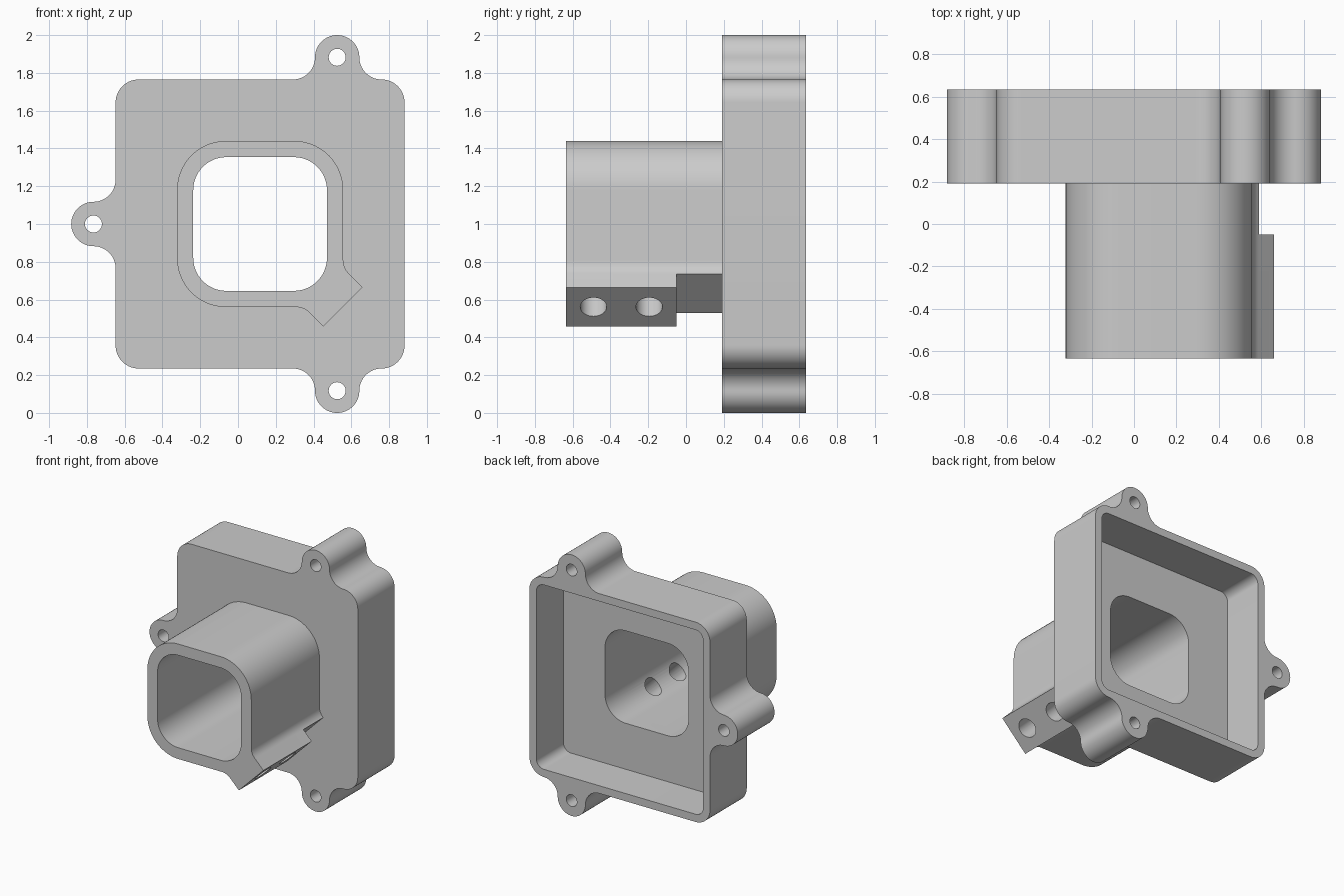
import bpy, bmesh, math
from mathutils import Matrix, Vector

if "Cube" in bpy.data.objects:
    bpy.data.objects.remove(bpy.data.objects["Cube"])

CX, CZ = 0.117, 1.0                      # axis of the square body
FRONT, PLATE, FLOOR, BACK = -0.635, 0.19, 0.308, 0.635
HALF, CORNER, TAB = 0.765, 0.122, 0.1175
TAB_OFF = 0.408
SEG = 14

grey = bpy.data.materials.new("plain grey")
grey.use_nodes = True
grey.diffuse_color = (0.6, 0.6, 0.6, 1)
grey.node_tree.nodes["Principled BSDF"].inputs["Base Color"].default_value = (0.6, 0.6, 0.6, 1)


def arc(x, z, r, a0, a1, n=SEG):
    angles = [math.radians(a0 + (a1 - a0) * i / n) for i in range(n + 1)]
    return [Vector((x + r * math.cos(a), z + r * math.sin(a))) for a in angles]


def turn(points, quarter):
    rot = Matrix.Rotation(math.radians(90 * quarter), 2)
    return [rot @ p for p in points]


def rounded_square(half, r):
    corner = arc(half - r, half - r, r, 0, 90)
    return [p for k in range(4) for p in turn(corner, k)]


def prism(name, outline, y0, y1):
    """Extrude an outline, given about the body axis, along y."""
    clean = [p for i, p in enumerate(outline) if (p - outline[i - 1]).length > 1e-4]
    bm = bmesh.new()
    face = bm.faces.new([bm.verts.new((CX + p.x, y0, CZ + p.y)) for p in clean])
    out = bmesh.ops.extrude_face_region(bm, geom=[face])
    verts = [v for v in out["geom"] if isinstance(v, bmesh.types.BMVert)]
    bmesh.ops.translate(bm, verts=verts, vec=(0, y1 - y0, 0))
    bmesh.ops.recalc_face_normals(bm, faces=bm.faces)
    mesh = bpy.data.meshes.new(name)
    bm.to_mesh(mesh)
    bm.free()
    mesh.materials.append(grey)
    obj = bpy.data.objects.new(name, mesh)
    bpy.context.collection.objects.link(obj)
    return obj


def activate(obj):
    bpy.ops.object.select_all(action='DESELECT')
    obj.select_set(True)
    bpy.context.view_layer.objects.active = obj


def cut(target, cutter):
    activate(target)
    mod = target.modifiers.new("cut", 'BOOLEAN')
    mod.operation, mod.solver, mod.object = 'DIFFERENCE', 'EXACT', cutter
    bpy.ops.object.modifier_apply(modifier=mod.name)
    bpy.data.objects.remove(cutter)


def smooth(obj):
    activate(obj)
    bpy.ops.object.shade_smooth_by_angle(angle=math.radians(30))


# Housing: rounded square with three filleted screw tabs
tab_offsets = {0: TAB_OFF, 1: 0.0, 2: -TAB_OFF}
outline, screw_centres = [], []
for k in range(4):
    side = arc(HALF - CORNER, HALF - CORNER, CORNER, 0, 90)
    if k in tab_offsets:
        t, h = tab_offsets[k], HALF + TAB
        side += arc(t + 2 * TAB, h, TAB, 270, 180)
        side += arc(t, h, TAB, 0, 180, 2 * SEG)
        side += arc(t - 2 * TAB, h, TAB, 0, -90)
        screw_centres += turn([Vector((t, h))], k)
    outline += turn(side, k)
housing = prism("housing", outline, PLATE, BACK)

# Open pocket at the back, central opening and screw holes
OPENING = rounded_square(0.354, 0.175)
cut(housing, prism("pocket", rounded_square(HALF - 0.059, 0.063), FLOOR, BACK + 0.2))
cut(housing, prism("opening", OPENING, PLATE - 0.2, FLOOR + 0.1))
for c in screw_centres:
    cut(housing, prism("screw_hole", arc(c.x, c.y, 0.045, 0, 360, 32), PLATE - 0.1, BACK + 0.1))
smooth(housing)

# Tube: rounded square with a clamp lug on its lower left corner
TUBE, TUBE_R = 0.44, 0.26
a, b, c = Vector((TUBE, -0.19)), Vector((TUBE, -0.232)), Vector((0.47, -0.262))
steps = [i / 8 for i in range(9)]
upper = [Vector((0.543, -0.335))]
upper += [c * (1 - s) ** 2 + b * 2 * s * (1 - s) + a * s * s for s in steps]
lower = [Vector((-p.y, -p.x)) for p in reversed(upper)]
corner = arc(TUBE - TUBE_R, TUBE - TUBE_R, TUBE_R, 0, 90)
tube_outline = [p for k in range(3) for p in turn(corner, k)] + lower + upper
tube = prism("tube", tube_outline, FRONT, PLATE)
cut(tube, prism("bore", OPENING, FRONT - 0.1, PLATE + 0.1))

# Lug relief next to the housing
tip = [Vector(p) for p in ((0.268, -0.468), (0.668, -0.868), (0.868, -0.668), (0.468, -0.268))]
span = Vector((0.2, 0.2))
tip = [tip[0] - span, tip[1] - span, tip[2] + span, tip[3] + span]
cut(tube, prism("relief", tip, -0.05, PLATE + 0.1))

# Two cross holes through the lug into the bore
for y in (-0.49, -0.195):
    bpy.ops.mesh.primitive_cylinder_add(
        vertices=40, radius=0.07, depth=0.6,
        location=(CX + 0.438, y, CZ - 0.438), rotation=(0, math.radians(135), 0))
    drill = bpy.context.object
    drill.data.materials.append(grey)
    cut(tube, drill)
smooth(tube)
